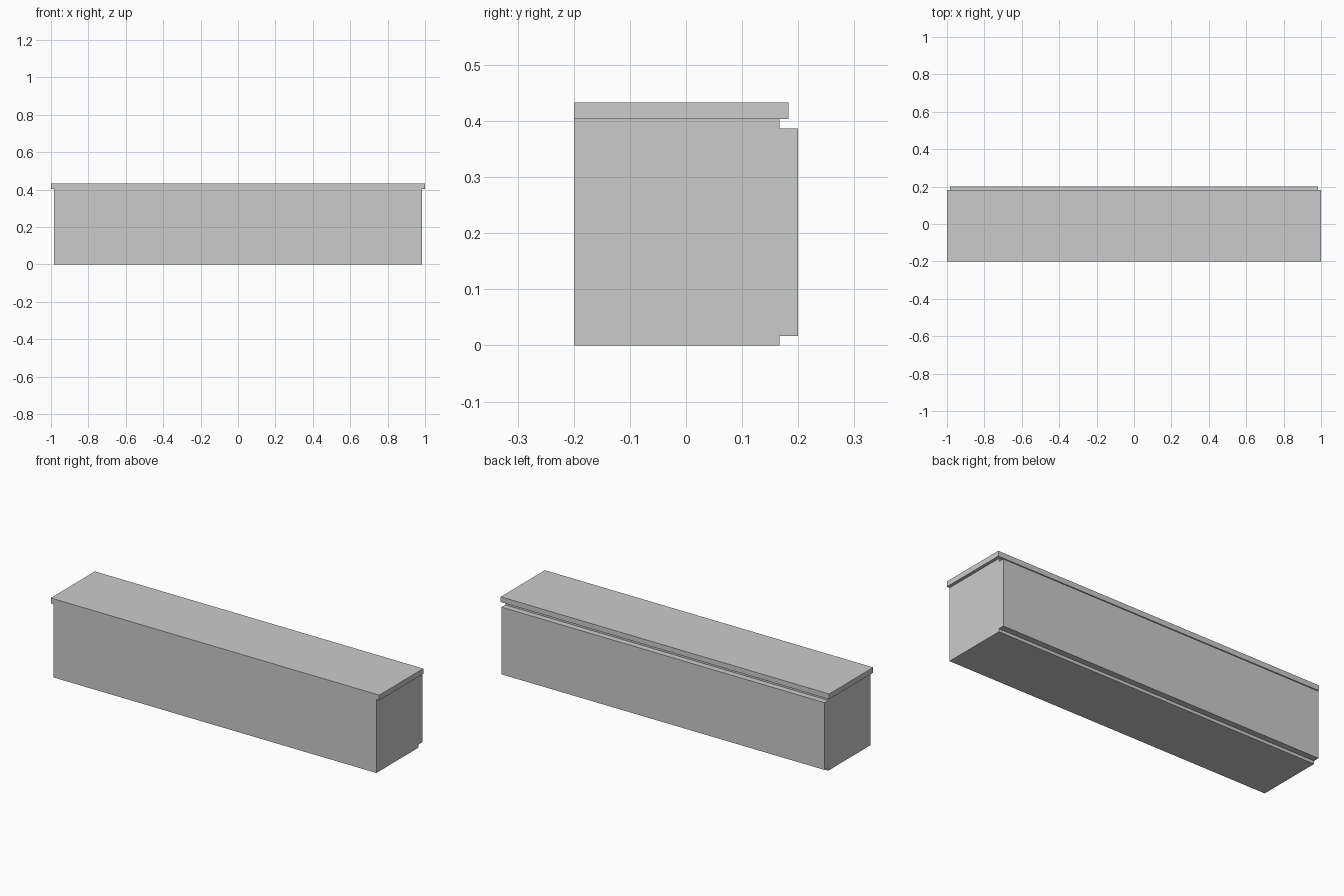
import bpy

if "Cube" in bpy.data.objects:
    bpy.data.objects.remove(bpy.data.objects["Cube"])


def box(name, x, y, z):
    """Axis-aligned box from (min, max) ranges."""
    spans = (x, y, z)
    bpy.ops.mesh.primitive_cube_add(size=1, location=[(a + b) / 2 for a, b in spans])
    ob = bpy.context.object
    ob.name = name
    ob.scale = [b - a for a, b in spans]
    bpy.ops.object.transform_apply(location=False, rotation=False, scale=True)
    return ob


# Cabinet carcass
box("cabinet_body", (-0.983, 0.983), (-0.2, 0.167), (0, 0.404))

# Worktop, flush at the front and overhanging the ends and back
box("top_slab", (-1, 1), (-0.2, 0.183), (0.404, 0.433))

# Raised panel on the back, with a small gap above and below
box("back_panel", (-0.983, 0.983), (0.167, 0.2), (0.017, 0.387))
